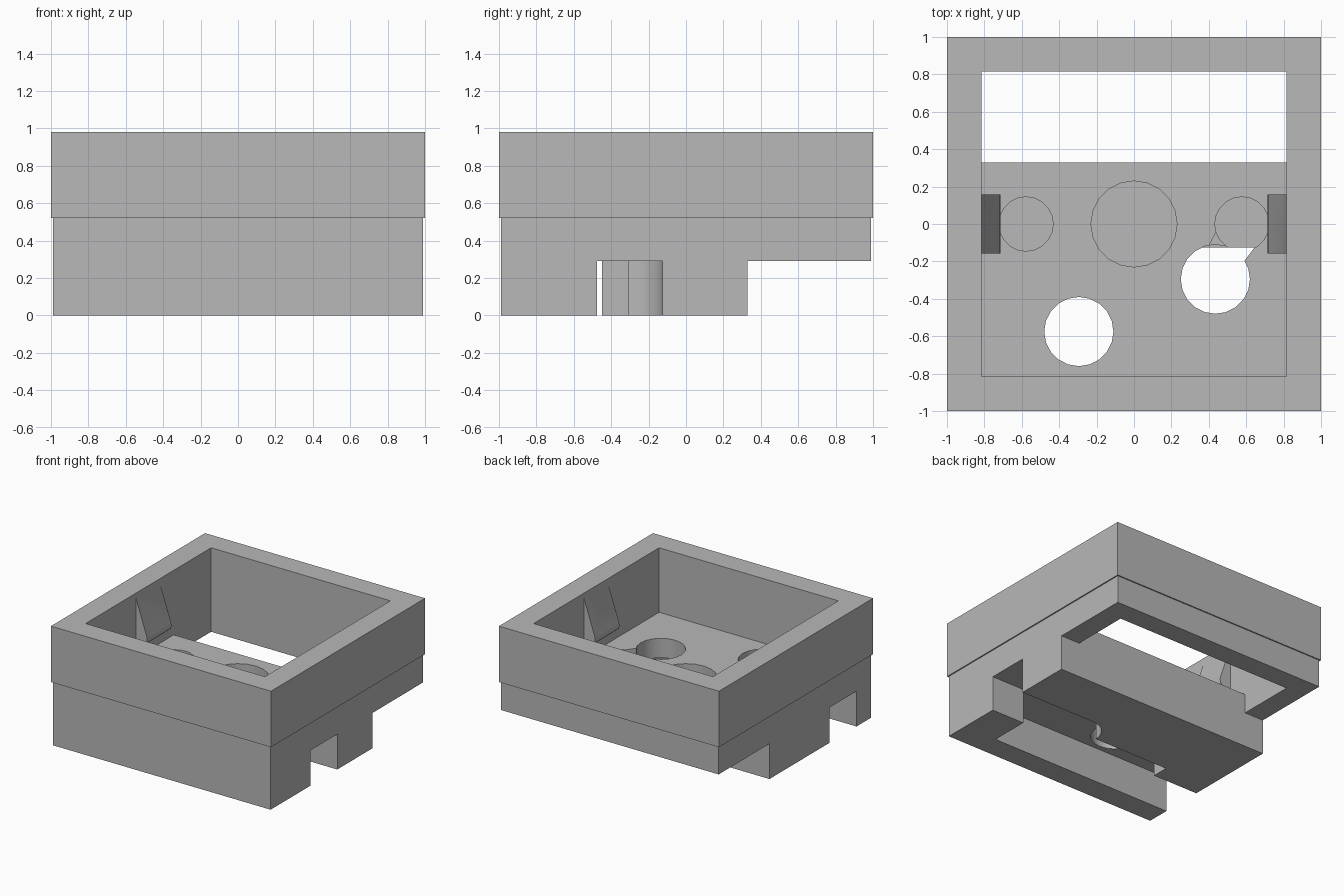
import bpy, bmesh
from math import sin, cos, pi
from mathutils import Vector

cube = bpy.data.objects.get("Cube")
if cube:
    bpy.data.objects.remove(cube, do_unlink=True)

grey = bpy.data.materials.new("plain_grey")
grey.use_nodes = True
colour = (0.48, 0.48, 0.48, 1)
grey.diffuse_color = colour
grey.node_tree.nodes["Principled BSDF"].inputs["Base Color"].default_value = colour


def prism(name, points, axis, start, end):
    """Extrude a 2D outline along an axis; points are the other two axes in order."""
    place = {"x": lambda p, t: (t, p[0], p[1]),
             "y": lambda p, t: (p[0], t, p[1]),
             "z": lambda p, t: (p[0], p[1], t)}[axis]
    bm = bmesh.new()
    face = bm.faces.new([bm.verts.new(place(p, start)) for p in points])
    out = bmesh.ops.extrude_face_region(bm, geom=[face])
    verts = [g for g in out["geom"] if isinstance(g, bmesh.types.BMVert)]
    shift = Vector(place((0, 0), end - start))
    bmesh.ops.translate(bm, verts=verts, vec=shift)
    bmesh.ops.recalc_face_normals(bm, faces=bm.faces)
    mesh = bpy.data.meshes.new(name)
    bm.to_mesh(mesh)
    bm.free()
    mesh.materials.append(grey)
    obj = bpy.data.objects.new(name, mesh)
    bpy.context.collection.objects.link(obj)
    return obj


def rect(x0, x1, y0, y1):
    return [(x0, y0), (x1, y0), (x1, y1), (x0, y1)]


def arc(cx, cy, r, a0, a1, n):
    return [(cx + r * cos(a0 + (a1 - a0) * i / n),
             cy + r * sin(a0 + (a1 - a0) * i / n)) for i in range(n + 1)]


def hole(name, x, y, r, bottom):
    return prism(name, arc(x, y, r, 0, 2 * pi, 20)[:-1], "z", bottom, 0.7)


def combine(target, tool, operation):
    mod = target.modifiers.new(tool.name, "BOOLEAN")
    mod.operation = operation
    mod.solver = "EXACT"
    mod.object = tool
    bpy.ops.object.select_all(action="DESELECT")
    bpy.context.view_layer.objects.active = target
    target.select_set(True)
    bpy.ops.object.modifier_apply(modifier=mod.name)
    bpy.data.objects.remove(tool, do_unlink=True)


# Stepped base with a slightly wider collar
housing = prism("switch_housing",
                [(-0.99, 0), (0.33, 0), (0.33, 0.29), (0.99, 0.29), (0.99, 0.7), (-0.99, 0.7)],
                "x", -0.99, 0.99)
combine(housing, prism("collar", rect(-1, 1, -1, 1), "z", 0.52, 0.98), "UNION")

# Upper cavity with the open window at the back
combine(housing, prism("cavity",
                       [(-0.815, 1.2), (-0.815, 0.45), (0.33, 0.45), (0.33, 0.2),
                        (0.815, 0.2), (0.815, 1.2)], "x", -0.815, 0.815), "DIFFERENCE")

# Socket pocket underneath, open on both sides, with one rounded corner
pocket = [(1.2, -0.125)] + arc(0.3, -0.31, 0.185, pi / 2, pi, 8)
pocket += [(-0.575, -0.31), (-0.575, -0.45), (-1.2, -0.45), (-1.2, -0.8),
           (0.69, -0.8), (0.69, -0.475), (1.2, -0.475)]
combine(housing, prism("socket_pocket", pocket, "z", -0.2, 0.29), "DIFFERENCE")

# Contact holes, through to the pocket
for x, y in [(-0.295, -0.575), (0.435, -0.295)]:
    combine(housing, hole("contact_hole", x, y, 0.185, 0.2), "DIFFERENCE")

# Blind post holes in the floor
for x, r in [(0, 0.23), (-0.577, 0.145), (0.577, 0.145)]:
    combine(housing, hole("post_hole", x, 0, r, 0.08), "DIFFERENCE")

# Short relief joining the left post hole to its contact hole
relief = [(0.44, -0.04), (0.4, -0.118), (0.43, -0.25), (0.585, -0.205), (0.648, -0.12), (0.6, -0.04)]
combine(housing, prism("hole_relief", relief, "z", 0.25, 0.7), "DIFFERENCE")

# Wedge clips on the side walls
clip = [(0.85, 0.93), (0.815, 0.93), (0.717, 0.64), (0.715, 0.615), (0.72, 0.595),
        (0.735, 0.58), (0.76, 0.57), (0.815, 0.55), (0.85, 0.55)]
for side in (-1, 1):
    combine(housing, prism("clip", [(side * x, z) for x, z in clip], "y", -0.157, 0.157), "UNION")

# Smooth curved walls, sharp corners
housing.data.materials.clear()
housing.data.materials.append(grey)
bpy.ops.object.select_all(action="DESELECT")
bpy.context.view_layer.objects.active = housing
housing.select_set(True)
bpy.ops.object.shade_smooth_by_angle(angle=pi / 6)
